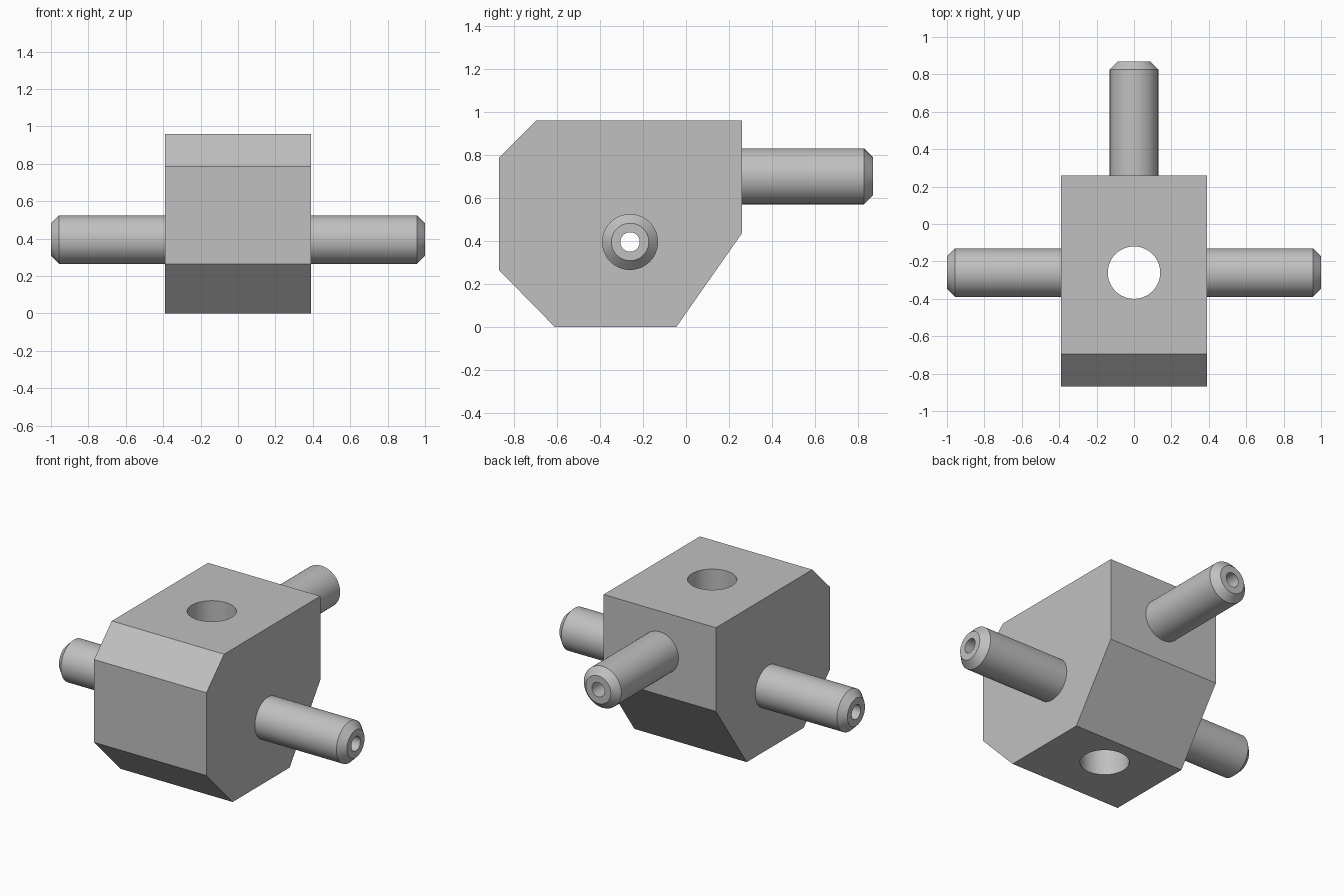
import bpy, bmesh, math
from mathutils import Matrix, Vector

cube = bpy.data.objects.get("Cube")
if cube:
    bpy.data.objects.remove(cube, do_unlink=True)

SIDES = 64
HALF_WIDTH = 0.39
PIN_RADIUS, TIP_RADIUS, BORE_RADIUS = 0.13, 0.087, 0.045
PIN_LENGTH, CHAMFER = 0.61, 0.043

grey = bpy.data.materials.new("light grey metal")
grey.use_nodes = True
colour = (0.53, 0.53, 0.53, 1)
grey.diffuse_color = colour
grey.node_tree.nodes["Principled BSDF"].inputs["Base Color"].default_value = colour


def make_object(name, bm):
    bmesh.ops.recalc_face_normals(bm, faces=bm.faces[:])
    mesh = bpy.data.meshes.new(name)
    bm.to_mesh(mesh)
    bm.free()
    mesh.materials.append(grey)
    obj = bpy.data.objects.new(name, mesh)
    bpy.context.collection.objects.link(obj)
    return obj


def activate(obj):
    bpy.ops.object.select_all(action="DESELECT")
    obj.select_set(True)
    bpy.context.view_layer.objects.active = obj


def aim(origin, direction):
    turn = Vector(direction).to_track_quat("Z", "Y").to_matrix().to_4x4()
    return Matrix.Translation(origin) @ turn


def drill(target, start, direction, depth, radius):
    """Cut a round hole into the target, running from start."""
    bm = bmesh.new()
    middle = Vector(start) + Vector(direction) * depth / 2
    bmesh.ops.create_cone(bm, cap_ends=True, segments=SIDES, radius1=radius,
                          radius2=radius, depth=depth, matrix=aim(middle, direction))
    cutter = make_object("hole_cutter", bm)
    cutter.hide_render = True
    mod = target.modifiers.new("hole", "BOOLEAN")
    mod.operation, mod.solver, mod.object = "DIFFERENCE", "EXACT", cutter
    activate(target)
    bpy.ops.object.modifier_apply(modifier=mod.name)
    bpy.data.objects.remove(cutter, do_unlink=True)


def make_pin(name, origin, direction):
    """Chamfered tube standing on the block, turned from a half section."""
    section = [(PIN_RADIUS, 0), (PIN_RADIUS, PIN_LENGTH - CHAMFER),
               (TIP_RADIUS, PIN_LENGTH), (BORE_RADIUS, PIN_LENGTH), (BORE_RADIUS, 0)]
    bm = bmesh.new()
    verts = [bm.verts.new((r, 0, z)) for r, z in section]
    edges = [bm.edges.new(pair) for pair in zip(verts, verts[1:])]
    bmesh.ops.spin(bm, geom=verts + edges, cent=(0, 0, 0), axis=(0, 0, 1),
                   angle=math.tau, steps=SIDES)
    bmesh.ops.remove_doubles(bm, verts=bm.verts[:], dist=0.0005)
    # the tube faces must point away from its solid wall
    bmesh.ops.holes_fill(bm, edges=[], sides=0)
    bm.transform(aim(origin, direction))
    return make_object(name, bm)


# Block: side profile extruded across the width
profile = [(-0.87, 0.265), (-0.61, 0), (-0.045, 0), (0.26, 0.435),
           (0.26, 0.96), (-0.695, 0.96), (-0.87, 0.785)]
bm = bmesh.new()
side = bm.faces.new([bm.verts.new((-HALF_WIDTH, y, z)) for y, z in profile])
extruded = bmesh.ops.extrude_face_region(bm, geom=[side], use_keep_orig=True)
bmesh.ops.translate(bm, vec=(2 * HALF_WIDTH, 0, 0),
                    verts=[g for g in extruded["geom"] if isinstance(g, bmesh.types.BMVert)])
block = make_object("block", bm)

# Vertical through hole, cross bore and rear bore
drill(block, (0, -0.26, -0.2), (0, 0, 1), 1.4, 0.14)
drill(block, (-0.6, -0.26, 0.395), (1, 0, 0), 1.2, BORE_RADIUS)
drill(block, (0, -0.26, 0.70), (0, 1, 0), 0.8, BORE_RADIUS)

# Two side pins and one rear pin
parts = [
    block,
    make_pin("left_pin", (HALF_WIDTH, -0.26, 0.395), (1, 0, 0)),
    make_pin("right_pin", (-HALF_WIDTH, -0.26, 0.395), (-1, 0, 0)),
    make_pin("rear_pin", (0, 0.26, 0.70), (0, 1, 0)),
]
for part in parts:
    activate(part)
    bpy.ops.object.shade_smooth_by_angle(angle=math.radians(30))
